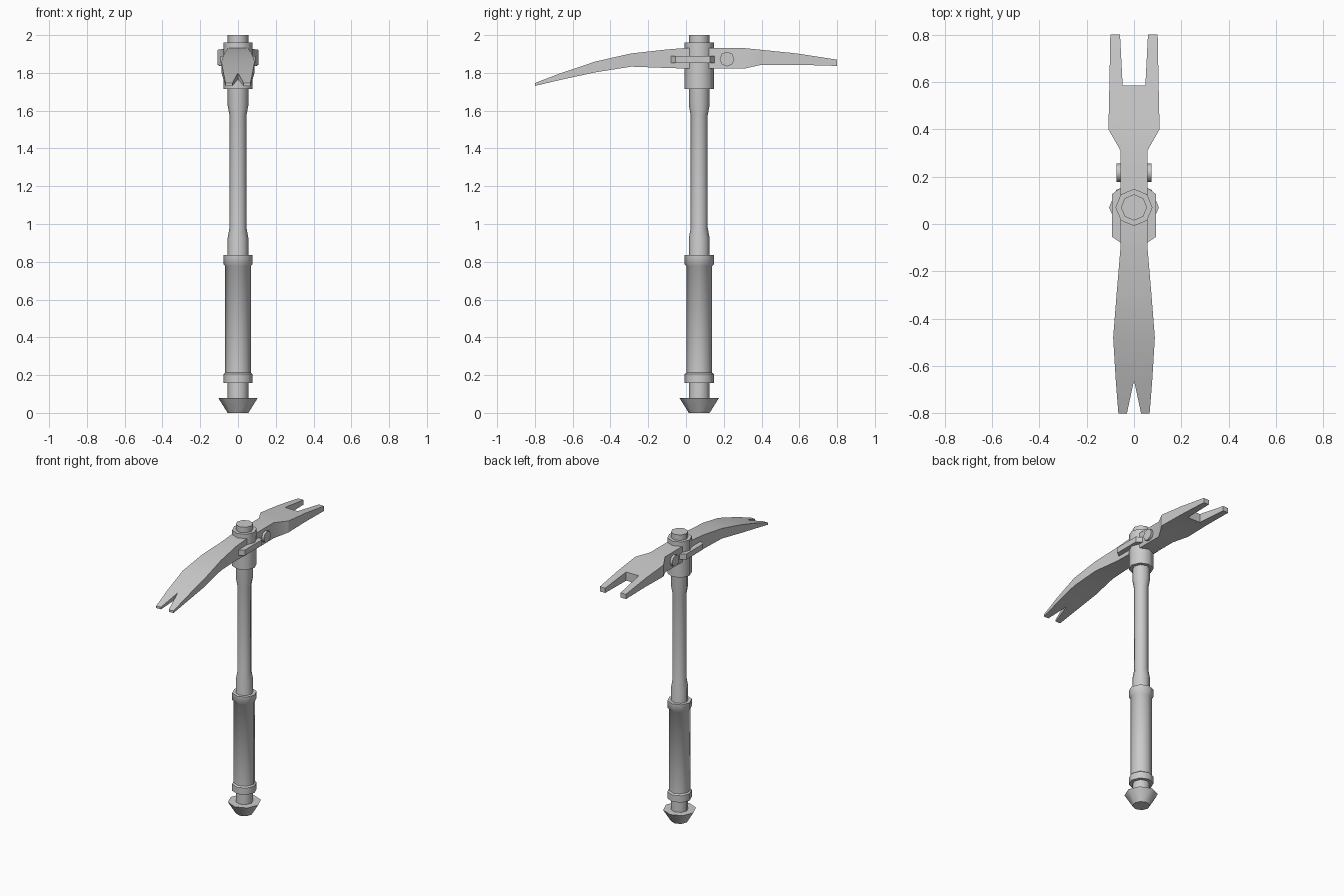
import bpy, bmesh
from math import cos, sin, pi
from mathutils import Matrix

if "Cube" in bpy.data.objects:
    bpy.data.objects.remove(bpy.data.objects["Cube"])

AXIS_Y = 0.07  # the handle sits slightly behind the middle of the head


def finish(name, bm, angle):
    bmesh.ops.recalc_face_normals(bm, faces=bm.faces)
    mesh = bpy.data.meshes.new(name)
    bm.to_mesh(mesh)
    bm.free()
    ob = bpy.data.objects.new(name, mesh)
    bpy.context.collection.objects.link(ob)
    bpy.ops.object.select_all(action='DESELECT')
    ob.select_set(True)
    bpy.context.view_layer.objects.active = ob
    bpy.ops.object.shade_smooth_by_angle(angle=angle * pi / 180)
    return ob


def lathe(name, profile, sides=8):
    """Closed octagonal turning from (radius, z) points."""
    bm = bmesh.new()
    rings = [[bm.verts.new((r * cos(2 * pi * i / sides),
                            AXIS_Y + r * sin(2 * pi * i / sides), z))
              for i in range(sides)] for r, z in profile]
    for a, b in zip(rings, rings[1:]):
        for i in range(sides):
            j = (i + 1) % sides
            bm.faces.new((a[i], a[j], b[j], b[i]))
    bm.faces.new(rings[0][::-1])
    bm.faces.new(rings[-1])
    return finish(name, bm, 46)


# Handle parts
lathe("pommel", [(0.055, 0), (0.105, 0.08)])
lathe("shaft", [(0.055, 0.06), (0.055, 0.925), (0.045, 0.98), (0.045, 1.575),
                (0.055, 1.63), (0.055, 2.0)])
lathe("grip", [(0.078, 0.158), (0.078, 0.205), (0.068, 0.213), (0.068, 0.777),
               (0.078, 0.787), (0.078, 0.835)])
lathe("head_collar", [(0.078, 1.715), (0.078, 1.962)])

# Pick head, half-section stations: y, inner x, middle x, outer x, top z, bottom z
stations = [
    (-0.80, 0.030, 0.048, 0.066, 1.746, 1.731),
    (-0.66, 0, 0.048, 0.077, 1.800, 1.764),
    (-0.48, 0, 0.048, 0.088, 1.860, 1.803),
    (-0.29, 0, 0.048, 0.073, 1.903, 1.833),
    (-0.10, 0, 0.048, 0.057, 1.924, 1.826),
    (0.00, 0, 0.048, 0.057, 1.932, 1.823),
    (0.31, 0, 0.048, 0.057, 1.931, 1.823),
    (0.40, 0, 0.048, 0.108, 1.922, 1.843),
    (0.585, 0, 0.048, 0.104, 1.903, 1.843),
    (0.80, None, 0.059, 0.100, 1.870, 1.837),
]
bm = bmesh.new()
rows, bottom = [], {}
for y, *xs, top, low in stations:
    bottom[y] = low
    rows.append([None if x is None else bm.verts.new((x, y, top)) for x in xs])
for a, b in zip(rows, rows[1:]):
    for i in (0, 1):
        quad = (a[i], a[i + 1], b[i + 1], b[i])
        if None not in quad:  # gap between the rear prongs
            bm.faces.new(quad)
ext = bmesh.ops.extrude_face_region(bm, geom=bm.faces[:], use_keep_orig=True)
for v in ext["geom"]:
    if isinstance(v, bmesh.types.BMVert):
        v.co.z = min(bottom.items(), key=lambda k: abs(k[0] - v.co.y))[1]
seam = [f for f in bm.faces if all(abs(v.co.x) < 1e-5 for v in f.verts)]
bmesh.ops.delete(bm, geom=seam, context='FACES_ONLY')
bmesh.ops.mirror(bm, geom=bm.verts[:] + bm.edges[:] + bm.faces[:],
                 axis='X', merge_dist=1e-4)
bmesh.ops.remove_doubles(bm, verts=bm.verts, dist=1e-4)
finish("pick_head", bm, 30)

# Cross pin through the head
bm = bmesh.new()
bmesh.ops.create_cone(bm, cap_ends=True, segments=8, radius1=0.039, radius2=0.039,
                      depth=0.146, matrix=Matrix.Translation((0, 0.217, 1.873))
                      @ Matrix.Rotation(pi / 2, 4, 'Y'))
finish("cross_pin", bm, 46)

# Bevelled side plates, one each side of the head
for name, s in (("side_plate_right", 1), ("side_plate_left", -1)):
    bm = bmesh.new()
    outline = [(0.05, -0.083), (0.092, -0.055), (0.092, 0.127), (0.05, 0.157)]
    face = bm.faces.new([bm.verts.new((s * x, y, 1.852)) for x, y in outline])
    ext = bmesh.ops.extrude_face_region(bm, geom=[face], use_keep_orig=True)
    bmesh.ops.translate(bm, vec=(0, 0, 0.038),
                        verts=[v for v in ext["geom"] if isinstance(v, bmesh.types.BMVert)])
    finish(name, bm, 30)
